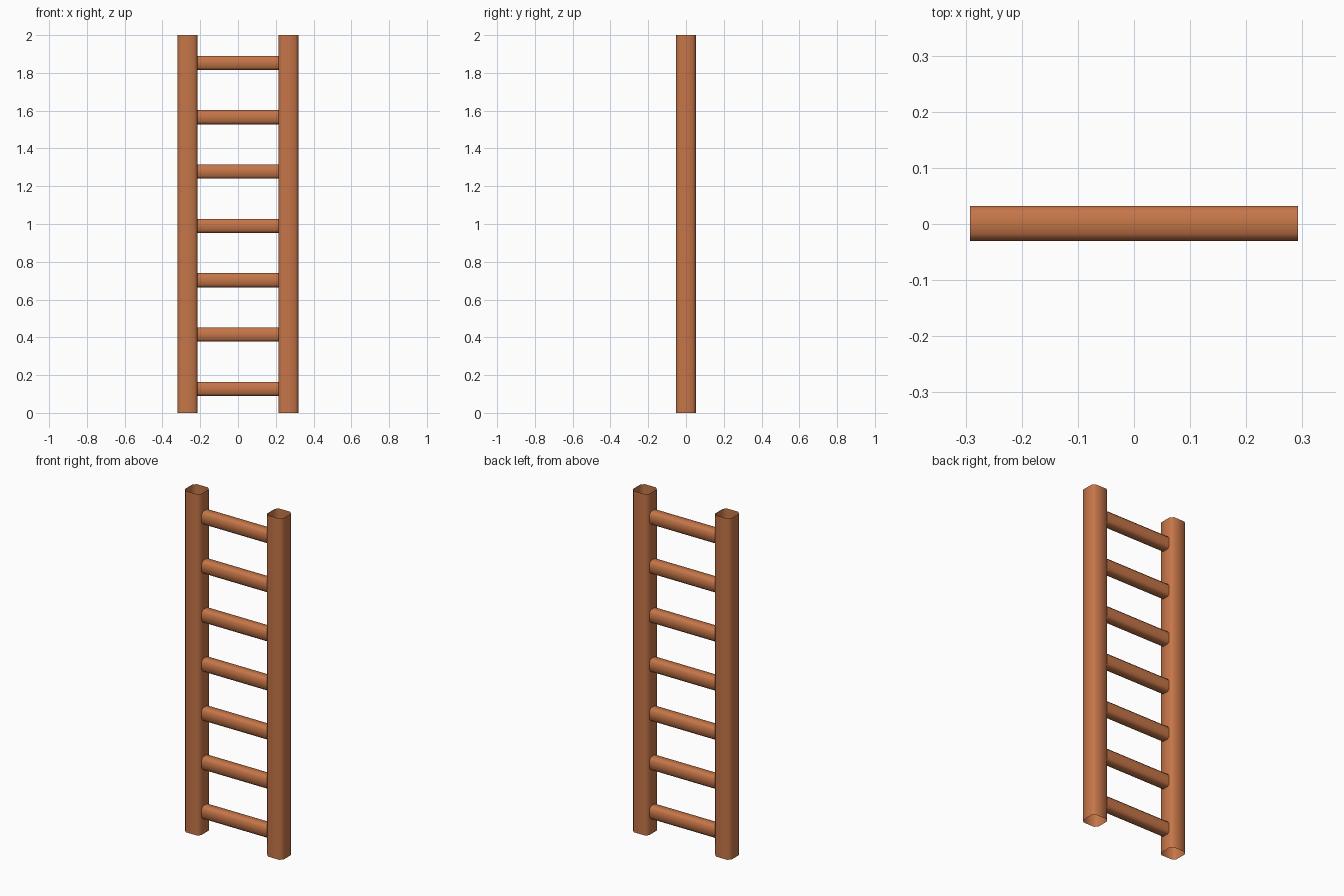
import bpy
import math

if "Cube" in bpy.data.objects:
    bpy.data.objects.remove(bpy.data.objects["Cube"])

wood = bpy.data.materials.new("warm brown wood")
wood.diffuse_color = (0.56, 0.18, 0.065, 1.0)
wood.use_nodes = True
wood.node_tree.nodes["Principled BSDF"].inputs["Base Color"].default_value = wood.diffuse_color


def octagon(a, b, c):
    """Rectangle of half sizes a, b with corners cut by c."""
    return [(a, -b + c), (a, b - c), (a - c, b), (-a + c, b),
            (-a, b - c), (-a, -b + c), (-a + c, -b), (a - c, -b)]


def open_tube(name, profile, length, location, rotation=(0, 0, 0)):
    """Open-ended tube running along local z, centred on its location."""
    n = len(profile)
    verts = [(x, y, z) for z in (-length / 2, length / 2) for x, y in profile]
    faces = [(i, (i + 1) % n, n + (i + 1) % n, n + i) for i in range(n)]
    mesh = bpy.data.meshes.new(name)
    mesh.from_pydata(verts, [], faces)
    mesh.materials.append(wood)
    mesh.shade_smooth()
    obj = bpy.data.objects.new(name, mesh)
    obj.location = location
    obj.rotation_euler = rotation
    bpy.context.collection.objects.link(obj)
    return obj


# Two upright hollow rails with open ends
rail_profile = octagon(0.053, 0.052, 0.017)
for side, x in (("left", -0.267), ("right", 0.267)):
    open_tube(side + "_rail", rail_profile, 2.0, (x, 0, 1.0))

# Seven rungs reaching into the rails
rung_profile = octagon(0.0375, 0.0315, 0.013)
for i in range(7):
    open_tube(f"rung_{i + 1}", rung_profile, 0.585,
              (0, 0.001, 0.127 + i * 0.2877), (0, math.pi / 2, 0))
